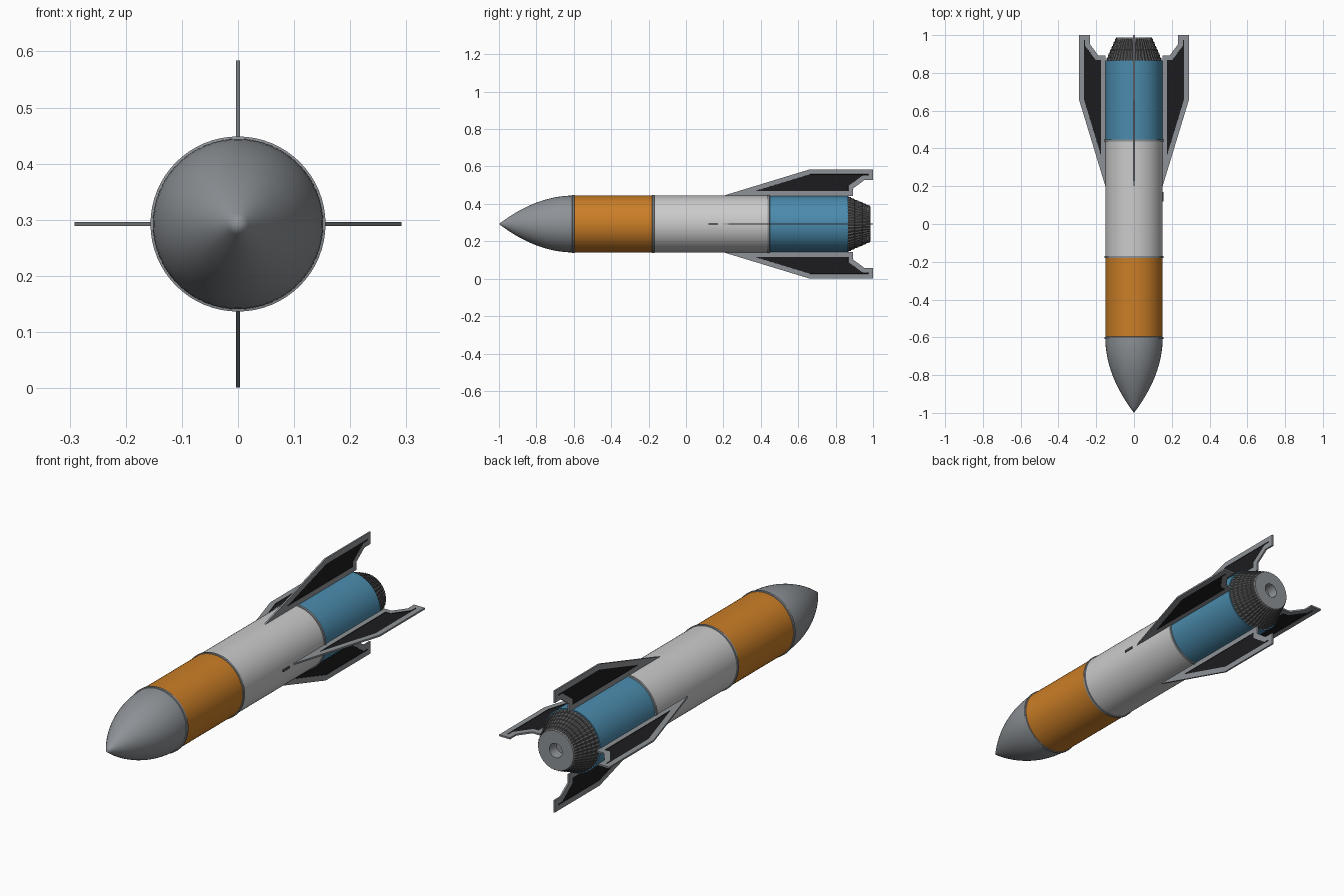
import bpy, bmesh, math

if "Cube" in bpy.data.objects:
    bpy.data.objects.remove(bpy.data.objects["Cube"])

CZ = 0.2925   # height of the long axis
R = 0.152     # hull radius


def material(name, rgb):
    m = bpy.data.materials.new(name)
    m.diffuse_color = (*rgb, 1)
    m.use_nodes = True
    m.node_tree.nodes["Principled BSDF"].inputs["Base Color"].default_value = m.diffuse_color
    return m


ORANGE = material("orange", (0.60, 0.21, 0.02))
WHITE = material("white", (0.68, 0.68, 0.68))
BLUE = material("blue", (0.07, 0.26, 0.42))
DARK = material("dark_grey", (0.10, 0.10, 0.105))
BLACK = material("black", (0.012, 0.012, 0.014))
GREY = material("mid_grey", (0.27, 0.29, 0.31))


def finish(name, bm, mats, smooth=True):
    bmesh.ops.remove_doubles(bm, verts=bm.verts, dist=1e-6)
    bmesh.ops.recalc_face_normals(bm, faces=bm.faces)
    me = bpy.data.meshes.new(name)
    bm.to_mesh(me)
    bm.free()
    ob = bpy.data.objects.new(name, me)
    bpy.context.collection.objects.link(ob)
    for m in mats:
        me.materials.append(m)
    if smooth:
        bpy.ops.object.select_all(action='DESELECT')
        ob.select_set(True)
        bpy.context.view_layer.objects.active = ob
        bpy.ops.object.shade_smooth_by_angle(angle=math.radians(30))
    return ob


def lathe(name, profile, mat, n=64, flute=0.0, smooth=True):
    """Revolve (y, r) points about the long axis; flute raises every other column."""
    bm = bmesh.new()
    rows = []
    for y, r in profile:
        row = []
        for i in range(n):
            a = 2 * math.pi * i / n
            q = max(r - flute * (i % 2), 0)
            row.append(bm.verts.new((q * math.sin(a), y, CZ + q * math.cos(a))))
        rows.append(row)
    for a, b in zip(rows, rows[1:]):
        for i in range(n):
            j = (i + 1) % n
            bm.faces.new((a[i], a[j], b[j], b[i]))
    bmesh.ops.dissolve_degenerate(bm, dist=1e-6, edges=bm.edges)
    return finish(name, bm, [mat], smooth)


def tube(name, y0, y1, r, mat):
    return lathe(name, [(y0, 0), (y0, r), (y1, r), (y1, 0)], mat)


# Nose cone: curved profile running to a sharp tip
nose = [(-1 + 0.4 * t / 16, R * (1 - (1 - t / 16) ** 2)) for t in range(17)]
lathe("nose_cone", nose + [(-0.6, 0)], GREY)

# Hull sections
tube("front_section", -0.60, -0.175, R, ORANGE)
tube("middle_section", -0.175, 0.44, R, WHITE)
tube("rear_section", 0.44, 0.865, R - 0.001, BLUE)

# Joint rings
for k, y in enumerate((-0.603, -0.175, 0.442)):
    lathe(f"joint_ring_{k + 1}", [(y - 0.007, R - 0.003), (y - 0.005, 0.156),
          (y + 0.005, 0.156), (y + 0.007, R - 0.003)], GREY)

# Exhaust cone: rows of overlapping narrow plates
plates = [(0.86, 0.0)]
ROWS = 6
for k in range(ROWS):
    for t, lift in ((0, -0.001), (0.95, 0.003)):
        f = (k + t) / ROWS
        plates.append((0.862 + 0.122 * f, 0.149 - 0.054 * f + lift))
lathe("exhaust_cone", plates, DARK, n=96, flute=0.004, smooth=False)

# End disc with a central bore
lathe("exhaust_end", [(0.975, 0.096), (0.987, 0.094), (0.987, 0.034),
                      (0.94, 0.030), (0.94, 0)], GREY)

# Four fins: frame with recessed black panels on both sides
OUTLINE = [(0.195, 0.150), (0.66, 0.2915), (1.0, 0.2915), (1.0, 0.234),
           (0.953, 0.234), (0.893, 0.190), (0.893, 0.150)]
HALF = 0.004


def fin(name, angle):
    bm = bmesh.new()
    sides = []
    for s in (-HALF, HALF):
        sides.append([bm.verts.new((s, y, r)) for y, r in OUTLINE])
    caps = [bm.faces.new(side) for side in sides]
    n = len(OUTLINE)
    for i in range(n):
        j = (i + 1) % n
        bm.faces.new((sides[0][i], sides[0][j], sides[1][j], sides[1][i]))
    bmesh.ops.recalc_face_normals(bm, faces=bm.faces)
    for cap in caps:
        bmesh.ops.inset_region(bm, faces=[cap], thickness=0.0255, use_even_offset=True)
        wall = bmesh.ops.inset_region(bm, faces=[cap], thickness=0.0002, depth=-0.002,
                                      use_even_offset=True)
        for f in [cap] + wall["faces"]:
            f.material_index = 1
    ob = finish(name, bm, [GREY, BLACK], smooth=False)
    ob.location.z = CZ
    ob.rotation_euler.y = angle


for k, label in enumerate(("top", "right", "bottom", "left")):
    fin(f"{label}_fin", k * math.pi / 2)

# Small lug on the right side of the hull ahead of the fin
bm = bmesh.new()
bmesh.ops.create_cube(bm, size=1)
bmesh.ops.scale(bm, vec=(0.012, 0.05, 0.010), verts=bm.verts)
bmesh.ops.translate(bm, vec=(0.150, 0.145, CZ), verts=bm.verts)
finish("side_lug", bm, [DARK], smooth=False)
